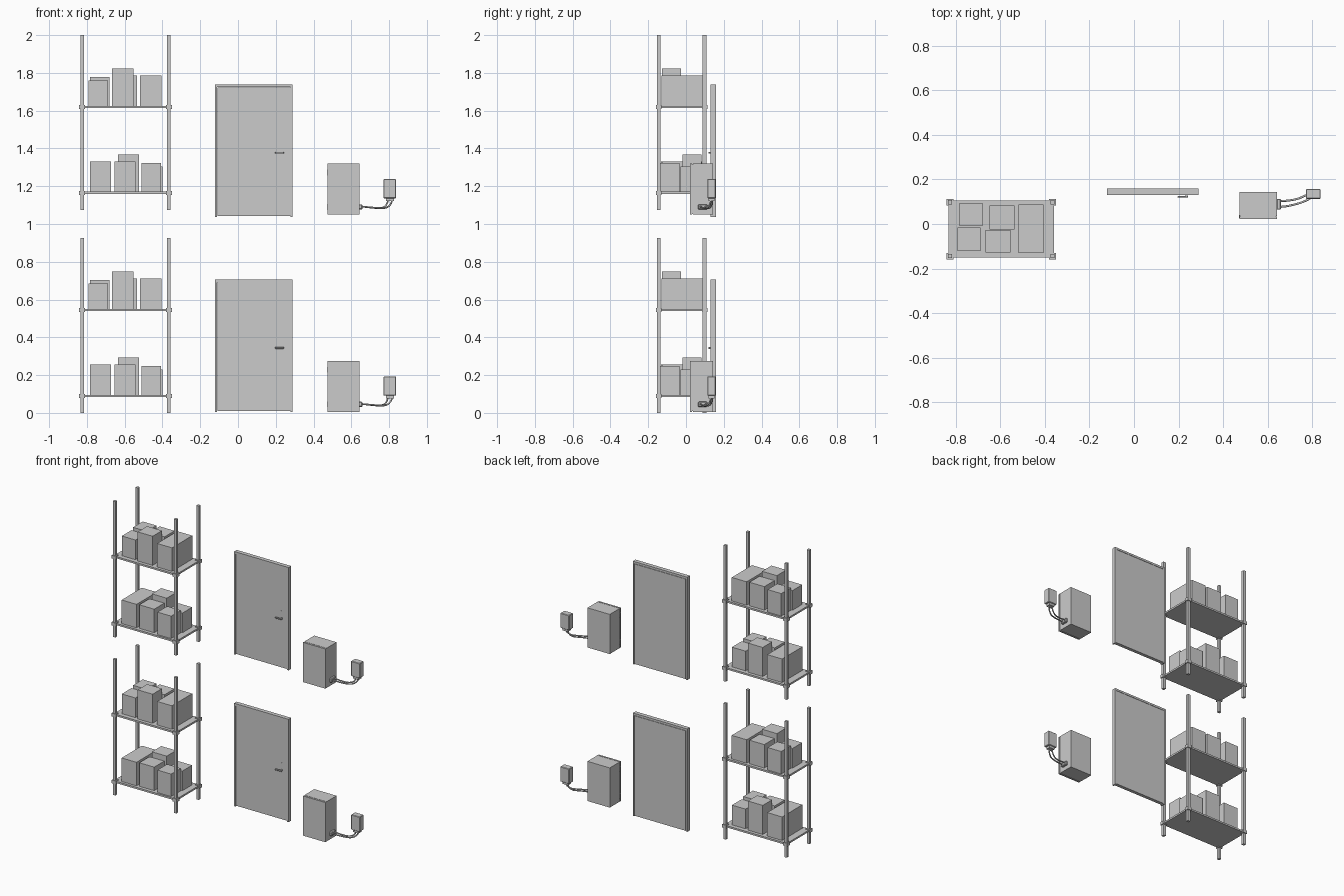
import bpy
from mathutils import Vector

if "Cube" in bpy.data.objects:
    bpy.data.objects.remove(bpy.data.objects["Cube"])


def box(name, x0, x1, y0, y1, z0, z1):
    xs, ys, zs = sorted((x0, x1)), sorted((y0, y1)), sorted((z0, z1))
    v = [(x, y, z) for z in zs for y in ys for x in xs]
    f = [(0, 2, 3, 1), (4, 5, 7, 6), (0, 1, 5, 4), (2, 6, 7, 3), (0, 4, 6, 2), (1, 3, 7, 5)]
    me = bpy.data.meshes.new(name)
    me.from_pydata(v, [], f)
    ob = bpy.data.objects.new(name, me)
    bpy.context.collection.objects.link(ob)
    return ob


def bevel(ob, width, segments=1):
    m = ob.modifiers.new("Bevel", 'BEVEL')
    m.width, m.segments = width, segments


def tube(name, pts, r):
    cu = bpy.data.curves.new(name, 'CURVE')
    cu.dimensions = '3D'
    cu.bevel_depth, cu.bevel_resolution, cu.resolution_u = r, 2, 8
    sp = cu.splines.new('BEZIER')
    sp.bezier_points.add(len(pts) - 1)
    for p, (co, h) in zip(sp.bezier_points, pts):
        co, h = Vector(co), Vector(h)
        p.co, p.handle_left, p.handle_right = co, co - h, co + h
    ob = bpy.data.objects.new(name, cu)
    bpy.context.collection.objects.link(ob)


POST_X = (-0.825, -0.366)
POST_Y = (-0.144, 0.098)
CX, CY = -0.595, -0.022
# carton layout on the upper shelf: x0, x1, y0, y1, height
CARTONS = [(-0.783, -0.680, -0.010, 0.094, 0.153), (-0.648, -0.536, -0.025, 0.083, 0.160),
           (-0.518, -0.406, -0.130, 0.088, 0.160), (-0.791, -0.688, -0.120, -0.016, 0.134),
           (-0.666, -0.554, -0.127, -0.026, 0.198)]


def rack(z):
    for px in POST_X:
        for py in POST_Y:
            box("rack_post", px - .0095, px + .0095, py - .0095, py + .0095, z, z + .925)
            for s in (0.09, 0.545):
                box("post_collar", px - .0155, px + .0155, py - .0145, py + .0145,
                    z + s - .011, z + s + .011)
    for s, flip in ((0.09, True), (0.545, False)):
        box("shelf", -0.832, -0.359, -0.150, 0.105, z + s - .006, z + s + .006)
        for a, b, c, d, h in CARTONS:
            # the lower shelf uses the same layout turned half round
            if flip:
                a, b, c, d = 2 * CX - a, 2 * CX - b, 2 * CY - c, 2 * CY - d
            box("carton", a, b, c, d, z + s + .006, z + s + .006 + h)


def door(z):
    x0, x1, y0, y1 = -0.121, 0.289, 0.131, 0.159
    t = z + 0.70
    # frame around a slightly recessed leaf
    box("door_frame_left", x0, x0 + .010, y0, y1, z, t)
    box("door_frame_right", x1 - .010, x1, y0, y1, z, t)
    box("door_frame_top", x0 + .010, x1 - .010, y0, y1, t - .014, t)
    box("door_leaf", x0 + .012, x1 - .012, y0 + .005, y1, z + .004, t - .016)
    # lever handle and lock
    box("handle_stem", .232, .241, .121, .137, z + .334, z + .344)
    bevel(box("handle_lever", .196, .243, .118, .125, z + .334, z + .344), .002)
    box("door_lock", .226, .240, .134, .137, z + .384, z + .389)


def cabinet(z):
    x0, x1 = .474, .642
    box("cabinet_body", x0, x1, .036, .143, z, z + .27)
    box("cabinet_seam", x0 + .004, x1 - .004, .032, .037, z + .004, z + .266)
    box("cabinet_door", x0, x1, .022, .033, z, z + .27)
    for h in (.040, .223):
        box("cabinet_hinge", x0 - .004, x0 + .002, .026, .040, z + h - .015, z + h + .015)
    # cable outlet
    bevel(box("cable_outlet", x1 - .002, .659, .064, .113, z + .027, z + .054), .004)
    # wall junction box with its bottom socket
    bevel(box("junction_box", .771, .837, .113, .157, z + .086, z + .188), .003)
    box("junction_socket", .784, .825, .119, .151, z + .071, z + .087)
    # pair of cables
    for ya, xb, yb in ((.103, .793, .137), (.077, .815, .131)):
        tube("cable", [((.655, ya, z + .042), (.03, 0, -.002)),
                       ((.752 + (xb - .793) * .8, (ya + yb) / 2, z + .034), (.025, .012, .001)),
                       ((xb, yb, z + .075), (.002, 0, .022))], .0045)


# two storeys of the same set
for storey in (0, 1):
    rack(1.075 * storey)
    door(0.005 + 1.033 * storey)
    cabinet(0.005 + 1.045 * storey)
